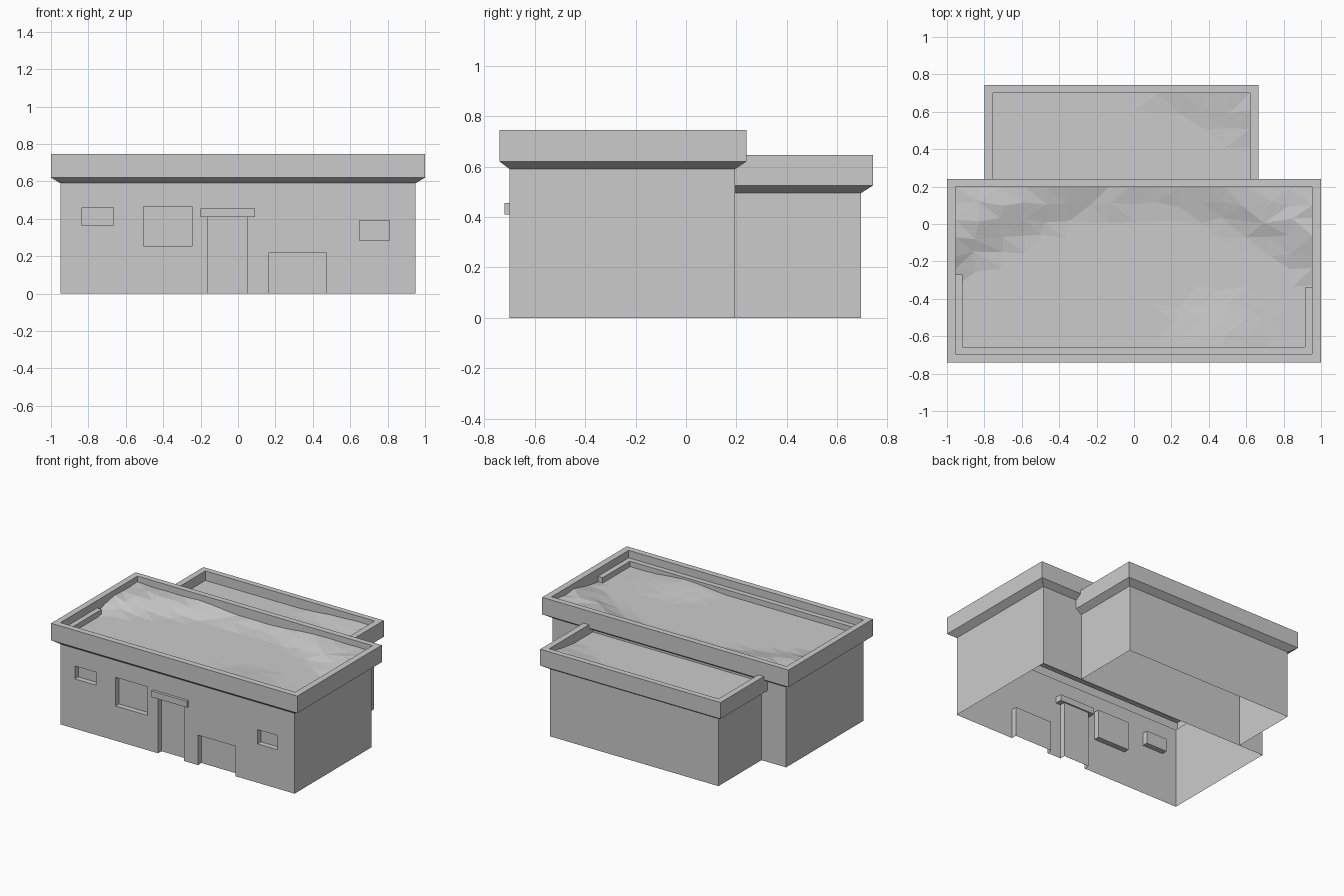
import bpy, bmesh, random
from math import hypot

if "Cube" in bpy.data.objects:
    bpy.data.objects.remove(bpy.data.objects["Cube"])

random.seed(4)


def finish(name, bm, merge=True):
    if merge:
        bmesh.ops.remove_doubles(bm, verts=bm.verts, dist=0.0005)
    me = bpy.data.meshes.new(name)
    bm.to_mesh(me)
    bm.free()
    ob = bpy.data.objects.new(name, me)
    bpy.context.collection.objects.link(ob)
    return ob


def face(bm, pts):
    return bm.faces.new([bm.verts.new(p) for p in pts])


def rect(x0, x1, y0, y1, z):
    # sides in order: front, right, back, left
    return [(x0, y0, z), (x1, y0, z), (x1, y1, z), (x0, y1, z)]


def shell(bm, loops, skip_front):
    """Join stacked rectangles; skip_front lists the levels without a front side."""
    for k, (lo, hi) in enumerate(zip(loops, loops[1:])):
        for i in range(4):
            if i == 0 and k in skip_front:
                continue
            j = (i + 1) % 4
            face(bm, [lo[i], lo[j], hi[j], hi[i]])


def box(name, x0, x1, y0, y1, z0, z1):
    bm = bmesh.new()
    lo, hi = rect(x0, x1, y0, y1, z0), rect(x0, x1, y0, y1, z1)
    shell(bm, [lo, hi], [])
    face(bm, lo[::-1])
    face(bm, hi)
    return finish(name, bm)


def drift(name, x0, x1, y0, y1, nx, ny, height):
    """Low-poly roof surface with uneven drifts."""
    bm = bmesh.new()
    rows = []
    for j in range(ny + 1):
        row = []
        for i in range(nx + 1):
            x, y = x0 + (x1 - x0) * i / nx, y0 + (y1 - y0) * j / ny
            if 0 < i < nx:
                x += random.uniform(-.02, .02)
            if 0 < j < ny:
                y += random.uniform(-.015, .015)
            row.append(bm.verts.new((x, y, height(x, y))))
        rows.append(row)
    for j in range(ny):
        for i in range(nx):
            bm.faces.new([rows[j][i], rows[j][i + 1], rows[j + 1][i + 1], rows[j + 1][i]])
    bmesh.ops.triangulate(bm, faces=bm.faces[:])
    return finish(name, bm, False)


# main block: walls, flared parapet, rim and inner side
bm = bmesh.new()
X, Y0, Y1, TOP = .95, -.70, .195, .59
shell(bm, [rect(-X, X, Y0, Y1, 0), rect(-X, X, Y0, Y1, TOP),
           rect(-1, 1, -.74, .24, .62), rect(-1, 1, -.74, .24, .745),
           rect(-.955, .953, -.695, .198, .745),
           rect(-.955, .953, -.695, .198, .65)], [0])

# front wall with recessed windows and doorways (x0, x1, z0, z1)
openings = [(-.835, -.665, .365, .46), (-.505, -.245, .255, .465),
            (-.16, .05, 0, .41), (.165, .47, 0, .22), (.65, .81, .285, .39)]
xs = sorted({-X, X} | {v for o in openings for v in o[:2]})
zs = sorted({0, TOP} | {v for o in openings for v in o[2:]})
for a, b in zip(xs, xs[1:]):
    for c, d in zip(zs, zs[1:]):
        mx, mz = (a + b) / 2, (c + d) / 2
        if not any(o[0] < mx < o[1] and o[2] < mz < o[3] for o in openings):
            face(bm, [(a, Y0, c), (b, Y0, c), (b, Y0, d), (a, Y0, d)])
for a, b, c, d in openings:
    out = [(a, Y0, c), (b, Y0, c), (b, Y0, d), (a, Y0, d)]
    inn = [(x, Y0 + .04, z) for x, y, z in out]
    face(bm, inn)
    for i in range(4):
        if i == 0 and c == 0:
            continue
        j = (i + 1) % 4
        face(bm, [out[i], out[j], inn[j], inn[i]])
finish("main_block", bm)

# lintel over the door
box("door_lintel", -.20, .09, -.72, -.65, .41, .455)

# step inside the main parapet
box("front_roof_step", -.955, .953, -.695, -.657, .64, .69)
box("left_roof_step", -.955, -.918, -.657, -.27, .64, .69)
box("right_roof_step", .915, .953, -.657, -.34, .64, .69)


# drifted roof surfaces
def main_height(x, y):
    edge = .07 - .42 * x * x
    back = min(max((y - edge) / .22, 0), 1)
    mound = max(0, 1 - hypot(x - .45, y + .66) / .3)
    h = .05 * back + .03 * mound
    if back > .2:
        h += random.uniform(-.006, .006)
    return .65 + h


def wing_height(x, y):
    t = min(max((y - .70 + .45 * x) / .22, 0), 1)
    return .575 + .03 * t + (random.uniform(-.004, .004) if t > .2 else 0)


drift("main_roof", -.955, .953, -.695, .198, 16, 10, main_height)
drift("wing_roof", -.755, .62, .195, .70, 11, 5, wing_height)

# rear wing, open toward the main block
bm = bmesh.new()
shell(bm, [rect(-.75, .62, Y1, .695, 0), rect(-.75, .62, Y1, .695, .495),
           rect(-.80, .665, Y1, .742, .525), rect(-.80, .665, Y1, .742, .645),
           rect(-.755, .62, Y1, .70, .645), rect(-.755, .62, Y1, .70, .57)],
      range(5))
finish("rear_wing", bm)
